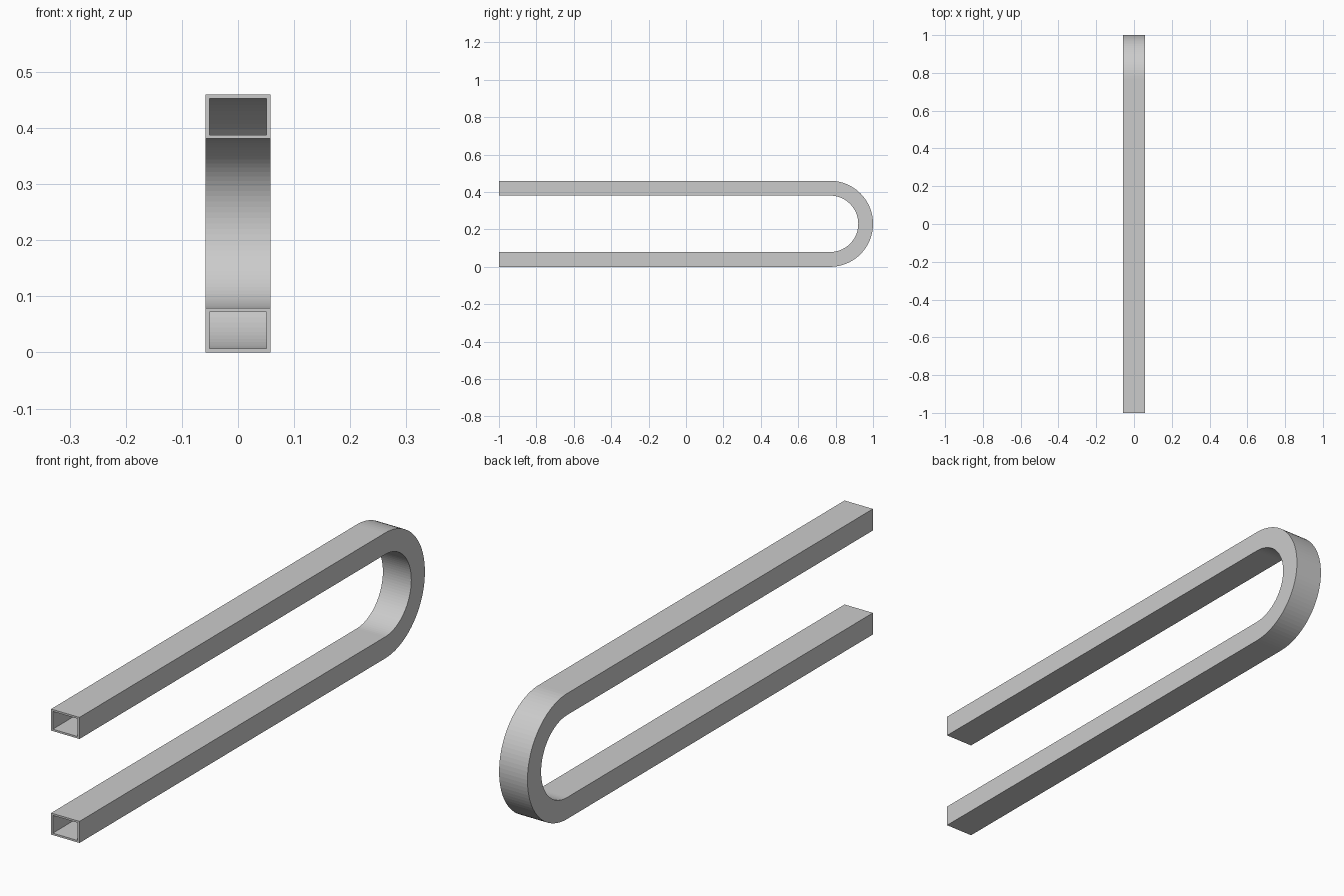
import bpy, bmesh
from math import sin, cos, pi

if "Cube" in bpy.data.objects:
    bpy.data.objects.remove(bpy.data.objects["Cube"])

HALF_W, DEPTH, WALL = 0.0575, 0.079, 0.007   # tube section
R, Y_END = 0.23, -1.0                        # outer bend radius, open end
Y_C = 1.0 - R
SEGS = 48

# Path stations: (origin y, origin z, outward direction y, z)
stations = [(Y_END, R, 0, -1)]
for i in range(SEGS + 1):
    a = -pi / 2 + pi * i / SEGS
    stations.append((Y_C, R, cos(a), sin(a)))
stations.append((Y_END, R, 0, 1))


def ring(bm, st, inset):
    """Rectangular section of the tube at one station."""
    y, z, dy, dz = st
    w, r0, r1 = HALF_W - inset, R - DEPTH + inset, R - inset
    return [bm.verts.new((x, y + dy * r, z + dz * r))
            for x, r in ((-w, r0), (w, r0), (w, r1), (-w, r1))]


def bridge(bm, a, b):
    for k in range(4):
        n = (k + 1) % 4
        bm.faces.new((a[k], a[n], b[n], b[k]))


# Hollow U-shaped tube: outer skin, inner skin and end rims
bm = bmesh.new()
outer = [ring(bm, s, 0) for s in stations]
inner = [ring(bm, s, WALL) for s in stations]
for skin in (outer, inner):
    for a, b in zip(skin, skin[1:]):
        bridge(bm, a, b)
for e in (0, -1):
    bridge(bm, outer[e], inner[e])
bmesh.ops.recalc_face_normals(bm, faces=bm.faces)

mesh = bpy.data.meshes.new("bent_tube")
bm.to_mesh(mesh)
bm.free()
obj = bpy.data.objects.new("bent_tube", mesh)
bpy.context.collection.objects.link(obj)
